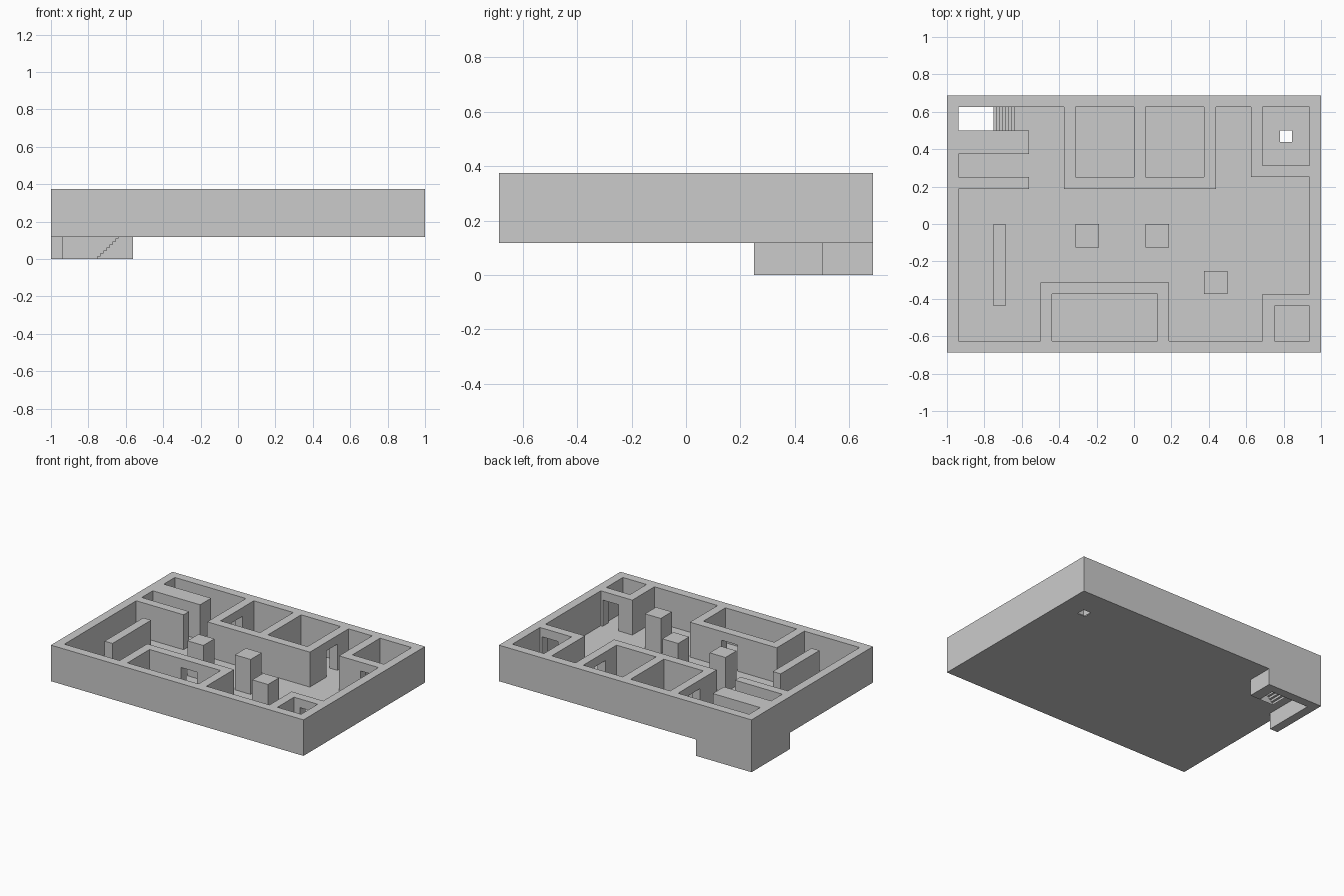
import bpy, bmesh, math

if "Cube" in bpy.data.objects:
    bpy.data.objects.remove(bpy.data.objects["Cube"])

U = 1 / 16                      # plan module
BOT, FLOOR, DOOR, TOP = 0.117, 0.125, 0.3125, 0.375


def finish(name, bm):
    mesh = bpy.data.meshes.new(name)
    bm.to_mesh(mesh)
    bm.free()
    ob = bpy.data.objects.new(name, mesh)
    bpy.context.collection.objects.link(ob)
    return ob


def box(x0, x1, y0, y1, z0, z1):
    return ((x0, x1), (y0, y1), (z0, z1))


def plan(x0, x1, y0, y1, z0=FLOOR, z1=TOP):
    """Box given in plan modules."""
    return box(x0 * U, x1 * U, y0 * U, y1 * U, z0, z1)


def carve(name, steps):
    """Apply (solid?, box) steps in order and skin the result as one clean mesh."""
    cuts = [sorted({v for _, b in steps for v in b[a]}) for a in range(3)]
    size = [len(c) - 1 for c in cuts]
    solid = {}
    for fill, b in steps:
        r = [range(cuts[a].index(b[a][0]), cuts[a].index(b[a][1])) for a in range(3)]
        for i in r[0]:
            for j in r[1]:
                for k in r[2]:
                    solid[i, j, k] = fill
    bm = bmesh.new()
    verts = {}

    def vert(key):
        if key not in verts:
            verts[key] = bm.verts.new([cuts[a][key[a]] for a in range(3)])
        return verts[key]

    for cell in [c for c, s in solid.items() if s]:
        for a in range(3):
            for side in (0, 1):
                nb = list(cell)
                nb[a] += 2 * side - 1
                if solid.get(tuple(nb)):
                    continue
                loop = []
                for u, v in ((0, 0), (1, 0), (1, 1), (0, 1)):
                    key = list(cell)
                    key[a] += side
                    key[(a + 1) % 3] += u
                    key[(a + 2) % 3] += v
                    loop.append(vert(tuple(key)))
                bm.faces.new(loop if side else loop[::-1])
    bmesh.ops.dissolve_limit(bm, angle_limit=math.radians(1),
                             verts=bm.verts, edges=bm.edges)
    bmesh.ops.triangulate(bm, faces=[f for f in bm.faces if len(f.verts) > 4])
    return finish(name, bm)


STAIR_TOP = -41 / 64

# Outer block and the main hall
steps = [(True, plan(-16, 16, -11, 11, BOT, TOP)),
         (False, plan(-15, 15, -10, 10))]
# Inner wall masses
for w in [(-15, -9, 6, 8), (-15, -9, 3, 4),          # left spurs
          (-6, 7, 3, 10), (10, 15, 4, 10),           # back rooms
          (-8, 3, -10, -5), (11, 15, -10, -6)]:      # front rooms
    steps.append((True, plan(*w)))
# Rooms hollowed out of the masses
for r in [(-5, 0, 4, 10), (1, 6, 4, 10), (11, 15, 5, 10),
          (-7, 2, -10, -6), (12, 15, -10, -7)]:
    steps.append((False, plan(*r)))
# Doorways
for d in [(-6, -5, 6, 8), (6, 7, 6, 8), (12.75, 14.75, 4, 5),
          (-3, -1, -6, -5), (12.75, 14.75, -7, -6)]:
    steps.append((False, plan(*d, FLOOR, DOOR)))
# Floor openings: stairwell and drain
steps.append((False, box(-15 * U, STAIR_TOP, 8 * U, 10 * U, BOT, FLOOR)))
steps.append((False, plan(12.5, 13.5, 7, 8, BOT, FLOOR)))
# Basement walls below the stairwell
steps.append((True, plan(-16, -15, 4, 11, 0, BOT)))
steps.append((True, plan(-15, -9, 10, 11, 0, BOT)))
steps.append((True, box(STAIR_TOP, -9 * U, 8 * U, 10 * U, 0, BOT)))
carve("building_shell", steps)

# Free-standing pillars and partition
for name, p in [("pillar_left", (-5, -3, -2, 0)),
                ("pillar_middle", (1, 3, -2, 0)),
                ("pillar_right", (6, 8, -6, -4)),
                ("partition_wall", (-12, -11, -7, 0))]:
    carve(name, [(True, plan(*p))])

# Stairs: open zigzag sheet with a closed outer side
bm = bmesh.new()
profile = []
for i in range(8):
    profile += [(-0.75 + i / 64, i / 64), (-0.75 + i / 64, (i + 1) / 64)]
front = [bm.verts.new((x, 8 * U, z)) for x, z in profile]
back = [bm.verts.new((x, 10 * U, z)) for x, z in profile]
for i in range(len(profile) - 1):
    bm.faces.new((front[i], back[i], back[i + 1], front[i + 1]))
corner = bm.verts.new((STAIR_TOP, 8 * U, 0))
bm.faces.new([corner] + front[::-1])
bmesh.ops.recalc_face_normals(bm, faces=bm.faces)
finish("stairs", bm)
